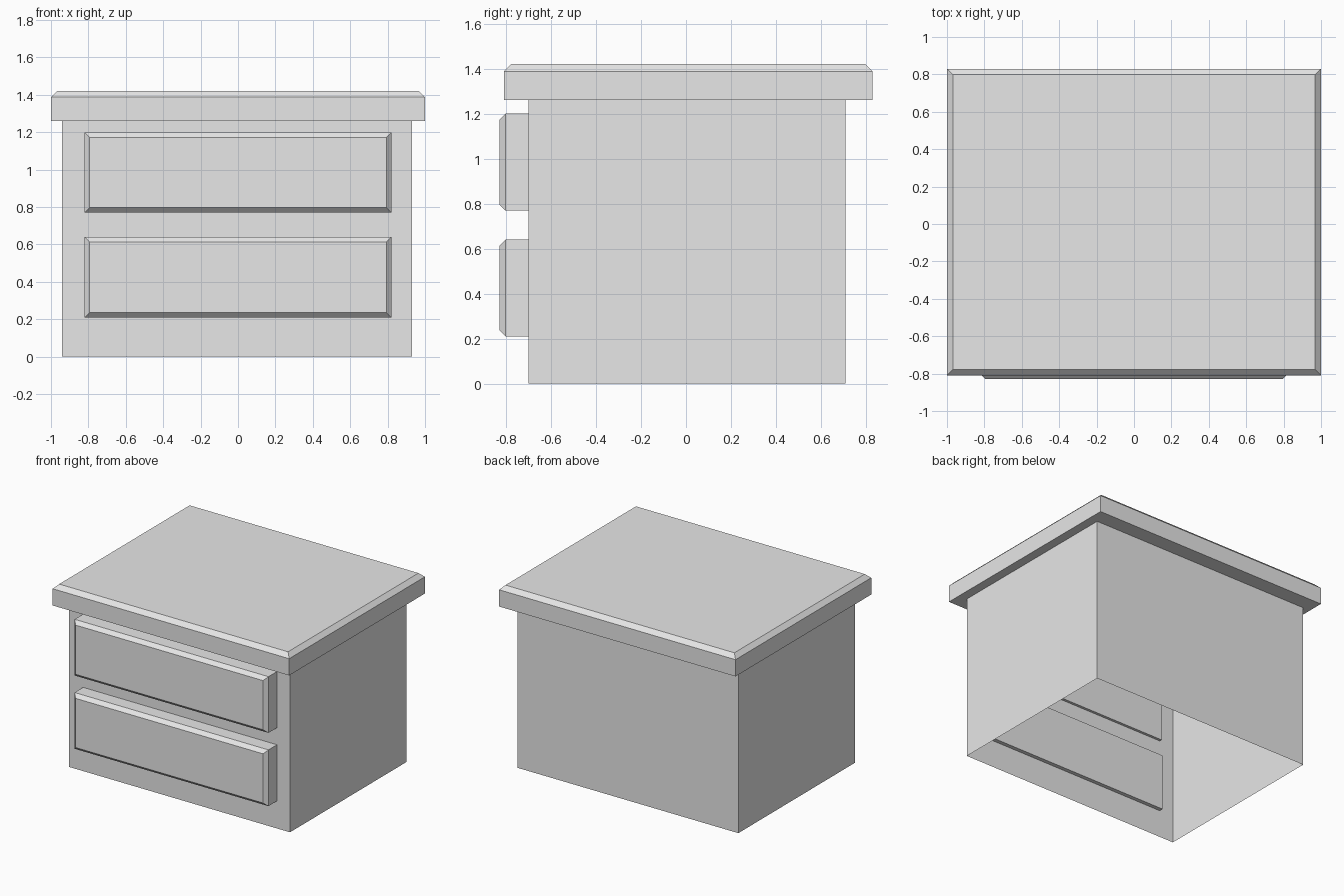
import bpy
import bmesh
from mathutils import Vector

cube = bpy.data.objects.get("Cube")
if cube:
    bpy.data.objects.remove(cube, do_unlink=True)

# One plain grey for the whole cabinet
grey = bpy.data.materials.new("light_grey")
grey.use_nodes = True
colour = (0.8, 0.8, 0.8, 1)
grey.diffuse_color = colour
grey.node_tree.nodes["Principled BSDF"].inputs["Base Color"].default_value = colour


def box(name, low, high, facing=None, bevel=0.0, open_side=None):
    """Box between two corners; chamfer the rim of one side or remove a side."""
    low, high = Vector(low), Vector(high)
    bm = bmesh.new()
    bmesh.ops.create_cube(bm, size=1)
    bmesh.ops.scale(bm, vec=high - low, verts=bm.verts)
    bmesh.ops.translate(bm, vec=(low + high) / 2, verts=bm.verts)
    bm.normal_update()
    if facing:
        side = max(bm.faces, key=lambda f: f.normal.dot(Vector(facing)))
        bmesh.ops.bevel(bm, geom=list(side.edges), offset=bevel,
                        segments=1, affect='EDGES')
    if open_side:
        side = max(bm.faces, key=lambda f: f.normal.dot(Vector(open_side)))
        bmesh.ops.delete(bm, geom=[side], context='FACES')
    mesh = bpy.data.meshes.new(name)
    bm.to_mesh(mesh)
    bm.free()
    mesh.materials.append(grey)
    obj = bpy.data.objects.new(name, mesh)
    bpy.context.collection.objects.link(obj)
    return obj


# Hollow carcass, open underneath
box("cabinet_body", (-0.94, -0.70, 0), (0.93, 0.71, 1.26), open_side=(0, 0, -1))

# Overhanging top with a chamfered upper rim
box("cabinet_top", (-1, -0.81, 1.26), (1, 0.83, 1.42), (0, 0, 1), 0.032)

# Two drawers with chamfered fronts, their backs just inside the carcass
for name, bottom, back in (("lower_drawer", 0.21, -0.67), ("upper_drawer", 0.77, -0.68)):
    box(name, (-0.82, -0.83, bottom), (0.82, back, bottom + 0.43), (0, -1, 0), 0.027)
